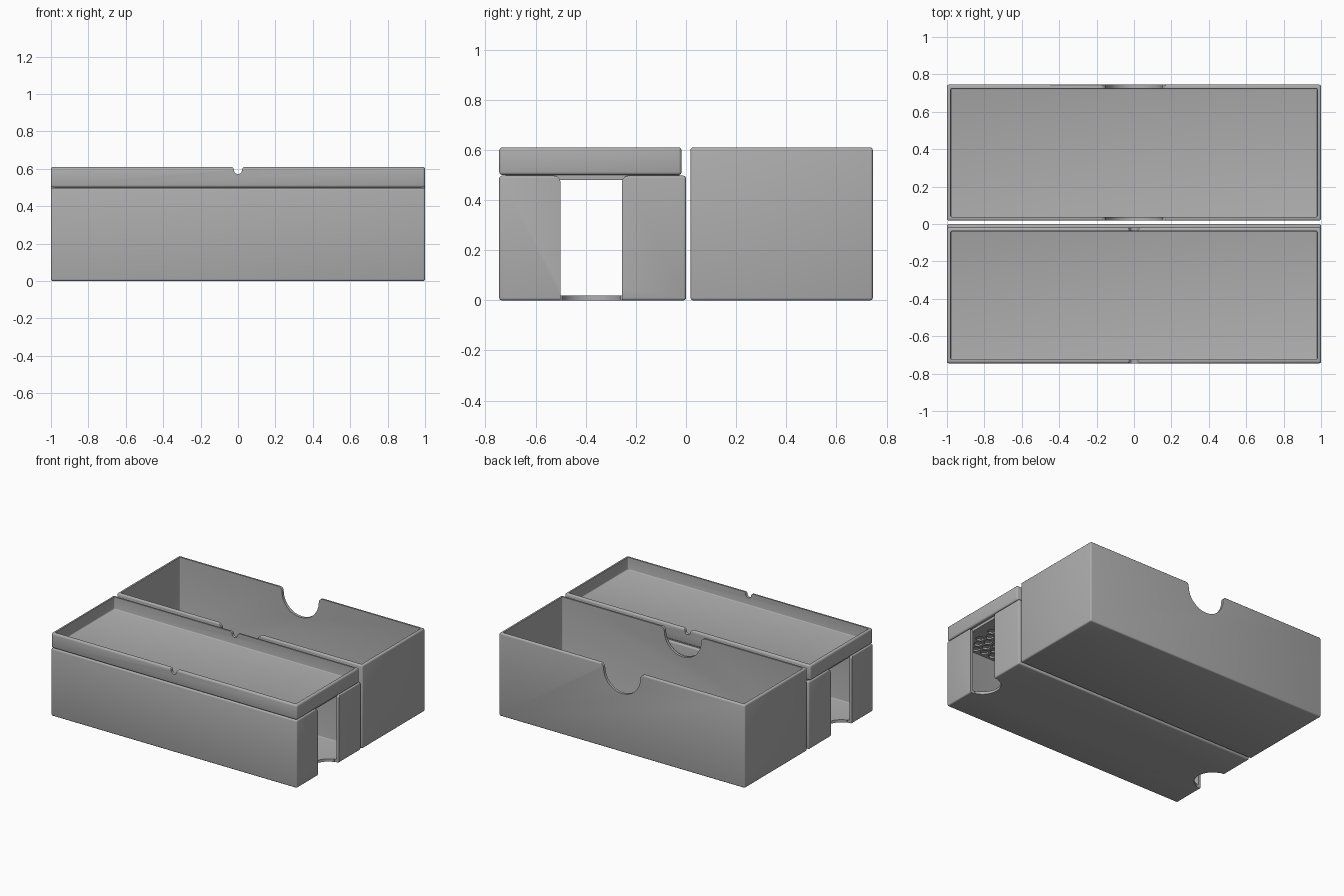
import bpy, bmesh
from math import pi, sin, cos, sqrt, radians
from mathutils import Vector, Matrix

cube = bpy.data.objects.get("Cube")
if cube:
    bpy.data.objects.remove(cube, do_unlink=True)

GREY = (0.42, 0.42, 0.42, 1)
mat = bpy.data.materials.new("plain grey")
mat.use_nodes = True
mat.diffuse_color = GREY
mat.node_tree.nodes["Principled BSDF"].inputs["Base Color"].default_value = GREY

WALL = 0.02


def finish(bm, name):
    bmesh.ops.recalc_face_normals(bm, faces=bm.faces)
    mesh = bpy.data.meshes.new(name)
    bm.to_mesh(mesh)
    bm.free()
    mesh.materials.append(mat)
    ob = bpy.data.objects.new(name, mesh)
    bpy.context.collection.objects.link(ob)
    return ob


def block(name, lo, hi, round_=0.0):
    """Box between two corners with rounded edges."""
    lo, hi = Vector(lo), Vector(hi)
    bm = bmesh.new()
    bmesh.ops.create_cube(bm, size=1, matrix=Matrix.Translation((lo + hi) / 2)
                          @ Matrix.Diagonal((*(hi - lo), 1)))
    if round_:
        bmesh.ops.bevel(bm, geom=bm.edges[:], offset=round_, segments=3,
                        profile=0.5, affect='EDGES')
    return finish(bm, name)


def prism(name, points, depth):
    """Extrude a closed outline of 3D points along a depth vector."""
    bm = bmesh.new()
    face = bm.faces.new([bm.verts.new(p) for p in points])
    ext = bmesh.ops.extrude_face_region(bm, geom=[face])
    bmesh.ops.translate(bm, vec=depth,
                        verts=[v for v in ext["geom"] if isinstance(v, bmesh.types.BMVert)])
    return finish(bm, name)


def cut(ob, *cutters):
    """Subtract each cutter, then discard it."""
    for c in cutters:
        c.hide_render = True
        m = ob.modifiers.new("cut", 'BOOLEAN')
        m.operation, m.solver, m.object = 'DIFFERENCE', 'EXACT', c
        bpy.context.view_layer.objects.active = ob
        bpy.ops.object.modifier_apply(modifier=m.name)
        bpy.data.objects.remove(c, do_unlink=True)


def fillet(half, top, f, n=6):
    """Flared right-hand lip of a notch, running from the top edge down."""
    return [(half + f - f * sin(a), top - f + f * cos(a))
            for a in (i * pi / 2 / n for i in range(n + 1))]


def notch(half, top, f, bottom=None):
    """Notch outline: flared lips, then a round or deep straight bottom."""
    lip = fillet(half, top, f)
    right = [(half + f, top + 0.1)] + lip
    left = [(-x, z) for x, z in reversed(right)]
    if bottom is None:
        low = [(half * cos(a), top - f - half * sin(a))
               for a in (i * pi / 16 for i in range(1, 16))]
    else:
        low = [(half, bottom), (-half, bottom)]
    return right + low + left


def open_box(name, lo, hi, round_):
    ob = block(name, lo, hi, round_)
    w = Vector((WALL, WALL, WALL))
    cut(ob, block("hollow", Vector(lo) + w, Vector(hi) - w + Vector((0, 0, 0.2)), 0.006))
    return ob


def notch_long_walls(ob, y0, y1, half, top, f):
    for y in (y0, y1):
        pts = [(x, y - 0.05, z) for x, z in notch(half, top, f)]
        cut(ob, prism("notch", pts, (0, 0.1, 0)))


# Back box with thumb notches in both long walls
back_box = open_box("back_box", (-1, 0.018, 0), (1, 0.745, 0.61), 0.01)
notch_long_walls(back_box, 0.018, 0.745, 0.15, 0.61, 0.03)

# Front box with finger slots at both ends, running into the floor
front_box = open_box("front_box", (-1, -0.745, 0), (1, 0, 0.497), 0.01)
SLOT_Y, SLOT_HALF = -0.378, 0.123
for side in (-1, 1):
    pts = [(side - 0.035, SLOT_Y + y, z) for y, z in notch(SLOT_HALF, 0.497, 0.025, -0.1)]
    cut(front_box, prism("slot", pts, (0.07, 0, 0)))
    ring = [(side + SLOT_HALF * cos(i * pi / 16), SLOT_Y + SLOT_HALF * sin(i * pi / 16), -0.05)
            for i in range(32)]
    cut(front_box, prism("floor_bite", ring, (0, 0, 0.1)))

# Tray lid resting on the front box
tray = open_box("tray_lid", (-1, -0.745, 0.5), (1, -0.018, 0.61), 0.012)
notch_long_walls(tray, -0.745, -0.018, 0.022, 0.61, 0.016)

# Locating plate under the lid, with a honeycomb of shallow pockets
plate = block("lid_locating_plate", (-0.975, -0.72, 0.48), (0.975, -0.025, 0.503))
bm = bmesh.new()
R, STEP = 0.03, 0.07
for row in range(-5, 6):
    for col in range(-13, 13):
        x = (col + 0.5 * (row % 2)) * STEP
        y = -0.372 + row * STEP * sqrt(3) / 2
        bmesh.ops.create_cone(bm, cap_ends=True, segments=6, radius1=R, radius2=R,
                              depth=0.024, matrix=Matrix.Translation((x, y, 0.48)))
cut(plate, finish(bm, "pockets"))

# Smooth shading with sharp edges kept
for ob in (back_box, front_box, tray, plate):
    bpy.ops.object.select_all(action='DESELECT')
    ob.select_set(True)
    bpy.context.view_layer.objects.active = ob
    bpy.ops.object.shade_smooth_by_angle(angle=radians(35))
